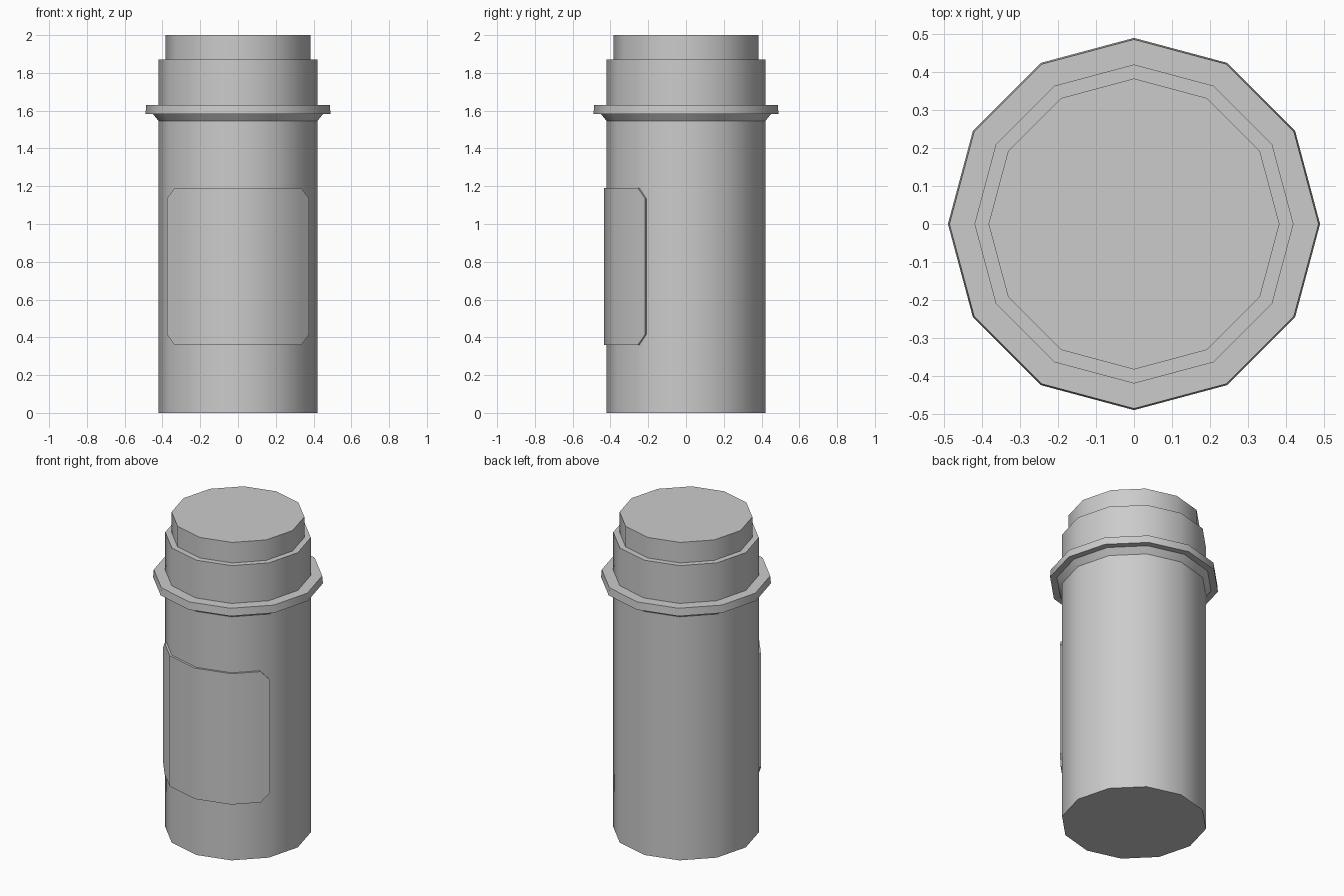
import bpy, bmesh, math

if "Cube" in bpy.data.objects:
    bpy.data.objects.remove(bpy.data.objects["Cube"])

SIDES = 12


def finish(name, bm):
    bmesh.ops.remove_doubles(bm, verts=bm.verts, dist=1e-5)
    mesh = bpy.data.meshes.new(name)
    bm.to_mesh(mesh)
    bm.free()
    obj = bpy.data.objects.new(name, mesh)
    bpy.context.collection.objects.link(obj)
    bpy.ops.object.select_all(action='DESELECT')
    obj.select_set(True)
    bpy.context.view_layer.objects.active = obj
    bpy.ops.object.shade_smooth_by_angle(angle=math.radians(35))
    return obj


def lathe(name, profile):
    """Revolve (radius, z) points into a closed 12-sided solid."""
    bm = bmesh.new()
    rings = [[bm.verts.new((r * math.cos(2 * math.pi * i / SIDES),
                            r * math.sin(2 * math.pi * i / SIDES), z))
              for i in range(SIDES)] for r, z in profile]
    for low, high in zip(rings, rings[1:]):
        for i in range(SIDES):
            j = (i + 1) % SIDES
            bm.faces.new((low[i], low[j], high[j], high[i]))
    bm.faces.new(rings[0][::-1])
    bm.faces.new(rings[-1])
    return finish(name, bm)


# Container: body, undercut flange, neck and stepped cap in one outline
lathe("canister", [(0.42, 0), (0.42, 1.545), (0.45, 1.582), (0.49, 1.582),
                   (0.486, 1.63), (0.42, 1.63), (0.42, 1.87),
                   (0.383, 1.87), (0.383, 2.0)])

# Label: thin wrap over the four front facets, with clipped corners
R_OUT, R_IN = 0.433, 0.42
Z0, Z1, CLIP, T = 0.36, 1.19, 0.055, 0.24


def facet_point(r, t):
    """Point t facets around from the label's left edge (t in 0..4)."""
    k = min(int(t), 3)
    a, b = (math.radians(210 + 30 * n) for n in (k, k + 1))
    f = t - k
    return (r * (math.cos(a) * (1 - f) + math.cos(b) * f),
            r * (math.sin(a) * (1 - f) + math.sin(b) * f))


columns = [(t, CLIP if t in (0, 4) else 0) for t in (0, T, 1, 2, 3, 4 - T, 4)]
bm = bmesh.new()
edges = {}
for r in (R_OUT, R_IN):
    for side in ("low", "high"):
        edges[r, side] = [bm.verts.new((*facet_point(r, t),
                          Z0 + c if side == "low" else Z1 - c))
                          for t, c in columns]
low, high = edges[R_OUT, "low"], edges[R_OUT, "high"]
for i in range(len(columns) - 1):
    bm.faces.new((low[i], low[i + 1], high[i + 1], high[i]))
outer = low + high[::-1]
inner = edges[R_IN, "low"] + edges[R_IN, "high"][::-1]
for i in range(len(outer)):
    j = (i + 1) % len(outer)
    bm.faces.new((outer[j], outer[i], inner[i], inner[j]))
finish("label", bm)
